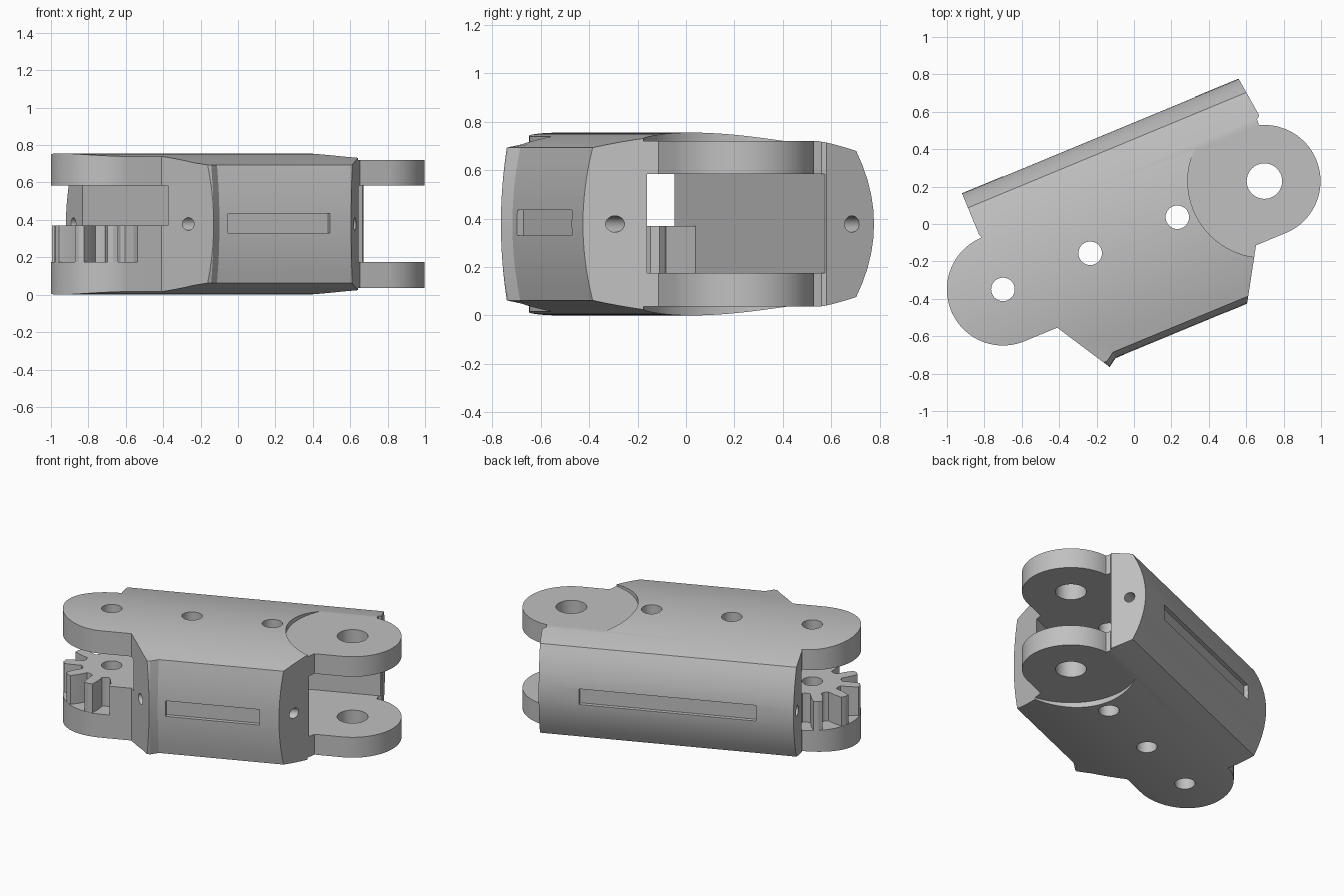
import bpy, bmesh, math
from mathutils import Matrix, Vector

if "Cube" in bpy.data.objects:
    bpy.data.objects.remove(bpy.data.objects["Cube"])

TILT = math.radians(22.5)
MID = 0.378                       # half height of the link
AX = -0.055                       # pivot line offset
PA, PB = (-0.781, AX), (0.732, AX)

grey = bpy.data.materials.new("light_grey")
grey.diffuse_color = (0.53, 0.53, 0.53, 1)
grey.use_nodes = True
grey.node_tree.nodes["Principled BSDF"].inputs["Base Color"].default_value = grey.diffuse_color


def make_object(name, bm):
    bmesh.ops.recalc_face_normals(bm, faces=bm.faces)
    me = bpy.data.meshes.new(name)
    bm.to_mesh(me)
    bm.free()
    ob = bpy.data.objects.new(name, me)
    bpy.context.collection.objects.link(ob)
    me.materials.append(grey)
    return ob


def loft(name, rings):
    bm = bmesh.new()
    vs = [[bm.verts.new(p) for p in r] for r in rings]
    n = len(vs[0])
    bm.faces.new(vs[0])
    bm.faces.new(vs[-1])
    for a, b in zip(vs, vs[1:]):
        for i in range(n):
            j = (i + 1) % n
            bm.faces.new((a[i], a[j], b[j], b[i]))
    return make_object(name, bm)


def prism(name, pts, z0, z1):
    return loft(name, [[(x, y, z) for x, y in pts] for z in (z0, z1)])


def box(name, x0, x1, y0, y1, z0, z1):
    return prism(name, [(x0, y0), (x1, y0), (x1, y1), (x0, y1)], z0, z1)


def arc(c, r, a0, a1, n):
    return [(c[0] + r * math.cos(math.radians(a0 + (a1 - a0) * i / n)),
             c[1] + r * math.sin(math.radians(a0 + (a1 - a0) * i / n))) for i in range(n + 1)]


def disc(name, c, r, z0, z1, n=48):
    return prism(name, arc(c, r, 0, 360, n)[:-1], z0, z1)


def bore(name, y, r):
    ring = arc((y, MID), r, 0, 360, 24)[:-1]
    return loft(name, [[(x, a, b) for a, b in ring] for x in (-1.3, 1.3)])


def combine(ob, tool, op):
    m = ob.modifiers.new("bool", 'BOOLEAN')
    m.operation, m.solver, m.object = op, 'EXACT', tool
    bpy.ops.object.select_all(action='DESELECT')
    bpy.context.view_layer.objects.active = ob
    ob.select_set(True)
    bpy.ops.object.modifier_apply(modifier=m.name)
    bpy.data.objects.remove(tool, do_unlink=True)


# Barrel cross-section: arched top and bottom, bulging side walls
def arch(v):
    return MID - 0.27 * (v + 0.11) ** 2


top = [(v, arch(v)) for v in [0.42 - 1.01 * i / 20 for i in range(21)]]
h_front, h_back = arch(-0.59), arch(0.42)
front = [(-0.625 + 0.035 * t * t, h_front * t) for t in [0.8 - 0.2 * i for i in range(9)]]
back = [(0.504 - 0.084 * t * t, h_back * t) for t in [-0.8 + 0.2 * i for i in range(9)]]
section = top + front + [(v, -z) for v, z in reversed(top)] + back


def section_ring(u, flare):
    return [(u, v - (flare if v < -0.58 else 0), z + MID) for v, z in section]


body = loft("link_body", [section_ring(-1.3, 0.032), section_ring(-0.413, 0.032),
                          section_ring(-0.366, 0), section_ring(1.3, 0)])

# Plan outline with rounded lugs at both pivots
outline = (arc(PA, 0.30, 90, 270, 40) + [(-0.591, -0.355), (-0.358, -0.75), (0.32, -0.75), (0.559, -0.355)]
           + arc(PB, 0.30, 270, 433, 40) + [(0.822, 0.265), (0.841, 0.28), (0.807, 0.56),
                                            (-0.787, 0.56), (-0.787, 0.265)])
combine(body, prism("plan", outline, -0.1, 0.9), 'INTERSECT')

# Lengthwise channel that forms the forks
combine(body, box("channel", -1.3, 1.3, -0.395, 0.275, 0.175, 0.585), 'DIFFERENCE')

# Round recesses above and below the wide fork
for z0, z1 in ((0.72, 0.9), (-0.15, 0.037)):
    combine(body, disc("recess", PB, 0.41, z0, z1, 64), 'DIFFERENCE')

# Pivot holes and holes along the middle
for c, r in ((PA, 0.063), ((-0.276, AX), 0.063), ((0.228, AX), 0.063), (PB, 0.095)):
    combine(body, disc("hole", c, r, -0.2, 1.0, 32), 'DIFFERENCE')

# Cord bores through both side walls
for v in (-0.51, 0.40):
    combine(body, bore("bore", v, 0.034), 'DIFFERENCE')

# Shallow slots in the outer walls
combine(body, box("slot", -0.316, 0.274, -0.8, -0.597, 0.33, 0.435), 'DIFFERENCE')
combine(body, box("slot", -0.55, 0.56, 0.475, 0.8, 0.33, 0.435), 'DIFFERENCE')

# Gear at the narrow fork, joined to a cross slab
teeth = 10
pts = []
for i in range(teeth):
    a = -106.5 + i * 360 / teeth
    for da, r in ((-10.5, 0.185), (-8.5, 0.24), (-5.5, 0.295), (0, 0.30),
                  (5.5, 0.295), (8.5, 0.24), (10.5, 0.185), (18, 0.178)):
        t = math.radians(a + da)
        pts.append((PA[0] + r * math.cos(t), PA[1] + r * math.sin(t)))
gear = prism("gear", pts, 0.175, 0.37)
slab = prism("slab", [(-0.73, -0.355), (-0.591, -0.355), (-0.567, -0.395), (-0.56, -0.395),
                      (-0.56, 0.275), (-0.73, 0.275)], 0.175, 0.37)
combine(gear, slab, 'UNION')
combine(gear, disc("hole", PA, 0.063, 0, 0.7, 32), 'DIFFERENCE')

# Turn the link and shade it
for ob in (body, gear):
    ob.data.transform(Matrix.Rotation(TILT, 4, 'Z'))
    bpy.ops.object.select_all(action='DESELECT')
    ob.select_set(True)
    bpy.context.view_layer.objects.active = ob
    bpy.ops.object.shade_smooth_by_angle(angle=math.radians(25))
